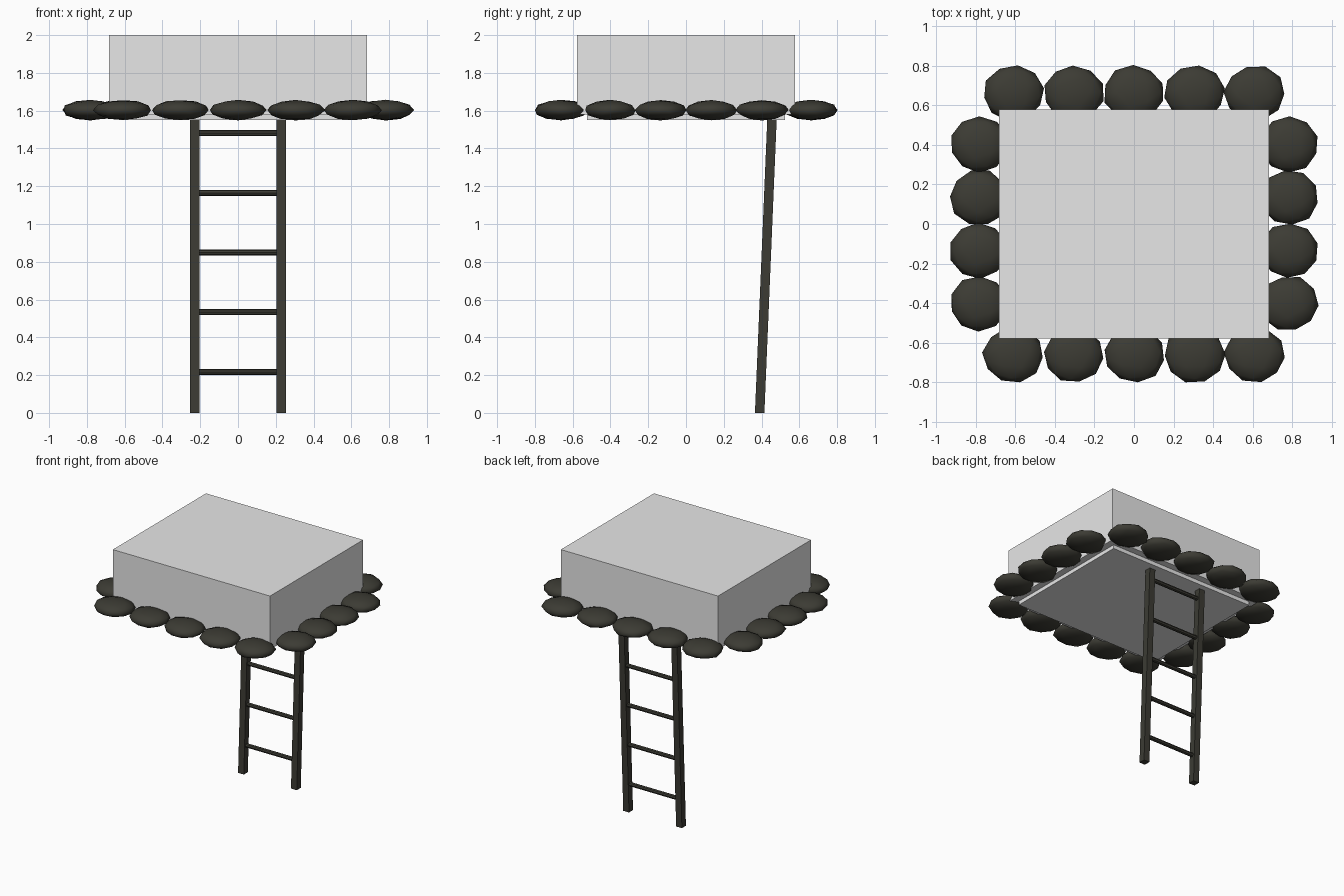
import bpy, bmesh, math, random
from mathutils import Vector, Matrix

if "Cube" in bpy.data.objects:
    bpy.data.objects.remove(bpy.data.objects["Cube"])

random.seed(4)


def material(name, rgb):
    m = bpy.data.materials.new(name)
    m.diffuse_color = (*rgb, 1)
    m.use_nodes = True
    m.node_tree.nodes["Principled BSDF"].inputs["Base Color"].default_value = m.diffuse_color
    return m


GREY = material("light_grey", (0.8, 0.8, 0.8))
DARK = material("dark_olive", (0.045, 0.044, 0.034))


def finish(name, bm, mat, smooth=False):
    me = bpy.data.meshes.new(name)
    bm.to_mesh(me)
    bm.free()
    for p in me.polygons:
        p.use_smooth = smooth
    me.materials.append(mat)
    ob = bpy.data.objects.new(name, me)
    bpy.context.collection.objects.link(ob)
    return ob


def box(name, lo, hi, mat, shear_y=0.0):
    """Box between two corners, leaning in y by shear_y per unit of height."""
    bm = bmesh.new()
    bmesh.ops.create_cube(bm, size=1)
    lo, hi = Vector(lo), Vector(hi)
    for v in bm.verts:
        v.co = Vector(l + (c + 0.5) * (h - l) for l, h, c in zip(lo, hi, v.co))
        v.co.y += shear_y * v.co.z
    return finish(name, bm, mat)


def stone(x, y, rx, ry):
    """Flattened, slightly irregular faceted pebble."""
    bm = bmesh.new()
    bmesh.ops.create_icosphere(bm, subdivisions=2, radius=1)
    bmesh.ops.rotate(bm, verts=bm.verts, cent=(0, 0, 0),
                     matrix=Matrix.Rotation(random.uniform(0, 6.28), 3, 'Z'))
    for v in bm.verts:
        v.co *= random.uniform(0.97, 1.04)
        v.co = Vector((x + v.co.x * rx, y + v.co.y * ry, 1.603 + v.co.z * 0.053))
    finish("edge_stone", bm, DARK, smooth=True)


# Main block and the thin floor panel below it
box("main_block", (-0.683, -0.578, 1.58), (0.683, 0.578, 2.0), GREY)
box("floor_panel", (-0.63, -0.525, 1.55), (0.63, 0.525, 1.58), GREY)

# Ring of stones around the block
for side in (-1, 1):
    for i in range(5):
        stone((i - 2) * 0.305, side * 0.662, 0.153, 0.139)
    for i in range(4):
        stone(side * 0.782, (i - 1.5) * 0.268, 0.148, 0.139)

# Leaning ladder rails
LEAN = 0.065 / 1.55
for side in (-1, 1):
    box("ladder_rail", (side * 0.23 - 0.025, 0.365, 0),
        (side * 0.23 + 0.025, 0.415, 1.555), DARK, LEAN)

# Ladder rungs
for i in range(5):
    z = 0.217 + i * 0.316
    bm = bmesh.new()
    bmesh.ops.create_cone(bm, cap_ends=True, segments=8, radius1=0.016,
                          radius2=0.016, depth=0.44,
                          matrix=Matrix.Translation((0, 0.39 + LEAN * z, z))
                          @ Matrix.Rotation(math.pi / 2, 4, 'Y'))
    finish("ladder_rung", bm, DARK)
